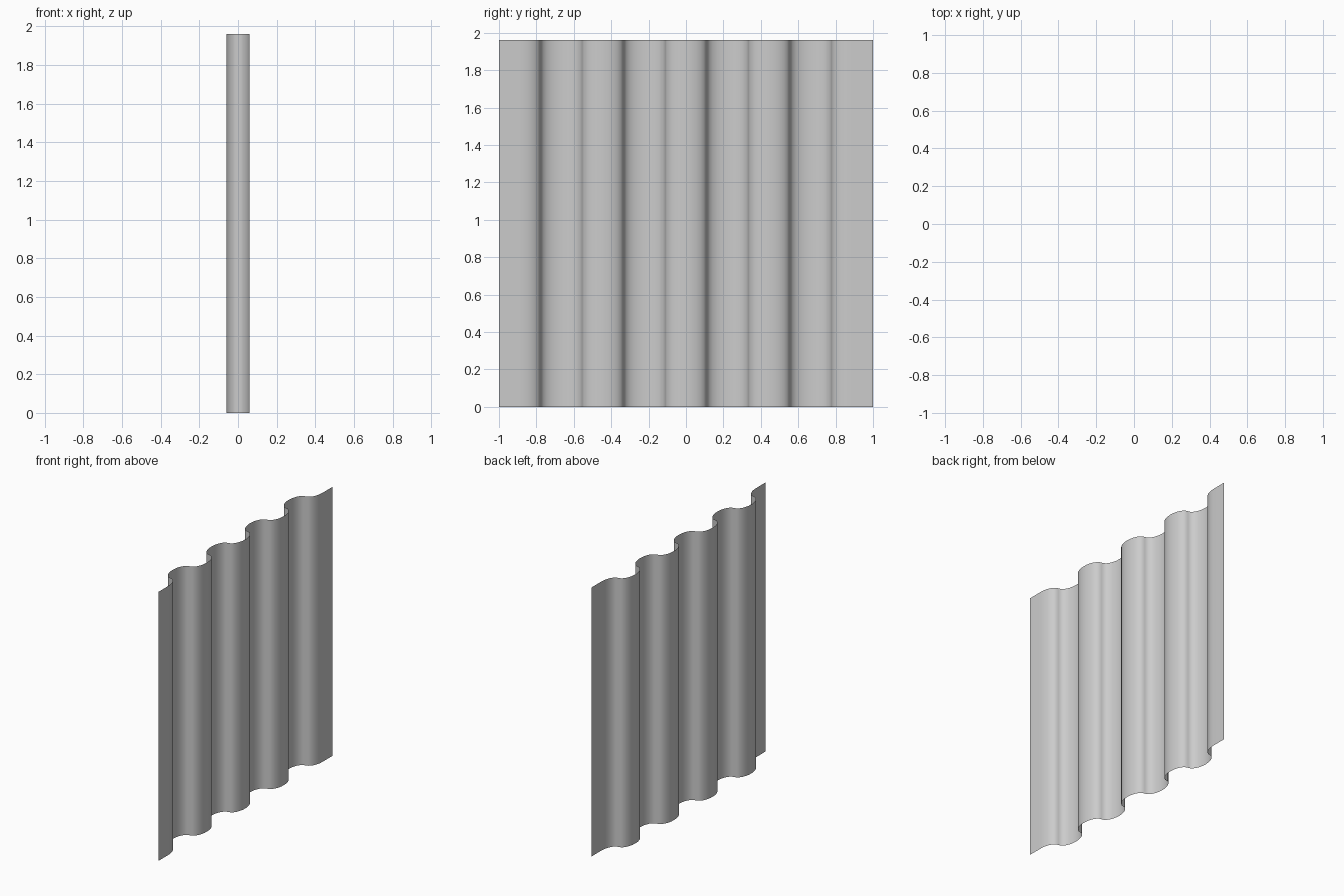
import bpy, bmesh, math

if "Cube" in bpy.data.objects:
    bpy.data.objects.remove(bpy.data.objects["Cube"])

HEIGHT = 1.96
DEPTH = 0.06          # wave half depth
HALF = 2 / 9          # nine half waves across the width
STEPS = 12            # segments per half wave

# Rounded wave profile (half ellipses alternating sides), flat at both ends
profile = [(DEPTH, -1.0)]
for i in range(9):
    centre = -1 + HALF * (i + 0.5)
    side = 1 if i % 2 == 0 else -1
    for k in range(STEPS):
        a = math.pi * k / STEPS
        y = centre - HALF / 2 * math.cos(a)
        if i == 0 and k < STEPS // 2 or i == 8 and k > STEPS // 2:
            continue
        profile.append((side * DEPTH * math.sin(a), y))
profile.append((DEPTH, 1.0))

# Thin corrugated sheet: the profile extruded straight up
bm = bmesh.new()
verts = [bm.verts.new((x, y, 0)) for x, y in profile]
edges = [bm.edges.new(pair) for pair in zip(verts, verts[1:])]
ext = bmesh.ops.extrude_edge_only(bm, edges=edges)["geom"]
bmesh.ops.translate(bm, vec=(0, 0, HEIGHT),
                    verts=[g for g in ext if isinstance(g, bmesh.types.BMVert)])
bmesh.ops.recalc_face_normals(bm, faces=bm.faces)
if sum(f.normal.x for f in bm.faces) < 0:
    bmesh.ops.reverse_faces(bm, faces=bm.faces)
mesh = bpy.data.meshes.new("corrugated_sheet")
bm.to_mesh(mesh)
bm.free()
sheet = bpy.data.objects.new("corrugated_sheet", mesh)
bpy.context.collection.objects.link(sheet)

# Smooth shading along the waves
for p in mesh.polygons:
    p.use_smooth = True
